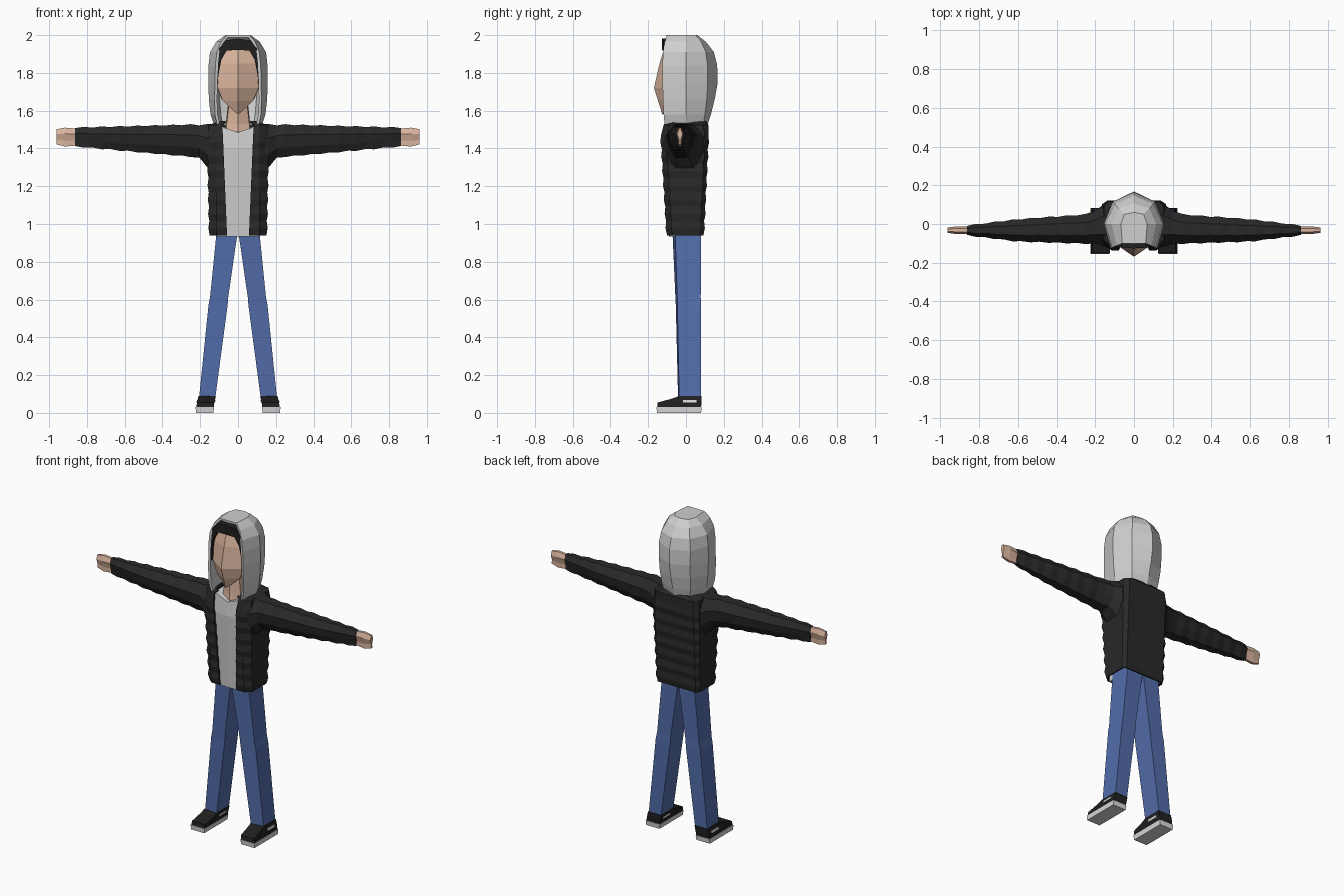
import bpy, bmesh


def material(name, r, g, b):
    m = bpy.data.materials.new(name)
    m.diffuse_color = (r, g, b, 1)
    return m


BLACK = material("jacket_black", 0.022, 0.022, 0.022)
GREY = material("light_grey", 0.62, 0.62, 0.62)
BLUE = material("denim_blue", 0.085, 0.15, 0.40)
SKIN = material("skin", 0.70, 0.46, 0.34)
DARK = material("hair_black", 0.014, 0.014, 0.014)
WHITE = material("sole_white", 0.68, 0.68, 0.68)


def loft(name, rings, mat, closed=True, caps=True, thick=0):
    """Skin rings of 3D points on the +x side and mirror them to -x."""
    bm = bmesh.new()
    for s in (1, -1):
        vs = [[bm.verts.new((s * x, y, z)) for x, y, z in r] for r in rings]
        n = len(rings[0])
        for a, b in zip(vs, vs[1:]):
            for i in range(n if closed else n - 1):
                j = (i + 1) % n
                bm.faces.new((a[i], a[j], b[j], b[i]))
        if caps:
            bm.faces.new(vs[0])
            bm.faces.new(vs[-1])
    bmesh.ops.remove_doubles(bm, verts=bm.verts, dist=1e-4)
    bmesh.ops.recalc_face_normals(bm, faces=bm.faces)
    me = bpy.data.meshes.new(name)
    bm.to_mesh(me)
    bm.free()
    me.materials.append(mat)
    ob = bpy.data.objects.new(name, me)
    bpy.context.collection.objects.link(ob)
    if thick:
        mod = ob.modifiers.new("thickness", 'SOLIDIFY')
        mod.thickness = thick
        mod.offset = -1
    return ob


def level(z, *pts):
    return [(x, y, z) for x, y in pts]


def box_ring(z, x0, x1, y0, y1, y0_outer=None):
    yo = y0 if y0_outer is None else y0_outer
    return level(z, (x0, y0), (x1, yo), (x1, y1), (x0, y1))


def lerp(a, b, t):
    return a + (b - a) * t


# Legs: tapered boxes splaying outwards, with a small knee break
loft("trouser_legs", [
    box_ring(0.97, 0.0, 0.112, -0.072, 0.08, -0.058),
    box_ring(0.61, 0.052, 0.148, -0.056, 0.078, -0.046),
    box_ring(0.57, 0.055, 0.156, -0.054, 0.08, -0.045),
    box_ring(0.08, 0.12, 0.206, -0.042, 0.08, -0.036)], BLUE)

# Shoes
loft("shoe_uppers", [
    box_ring(0.028, 0.128, 0.221, -0.153, 0.08),
    box_ring(0.055, 0.125, 0.217, -0.15, 0.082),
    box_ring(0.075, 0.12, 0.212, -0.075, 0.082),
    box_ring(0.09, 0.117, 0.209, -0.035, 0.082)], DARK)
loft("shoe_soles", [
    box_ring(0.0, 0.13, 0.223, -0.153, 0.08),
    box_ring(0.03, 0.126, 0.224, -0.156, 0.083)], WHITE)
loft("shoe_stripes", [
    box_ring(0.056, 0.122, 0.220, -0.015, 0.055),
    box_ring(0.069, 0.118, 0.217, -0.015, 0.055)], WHITE)

# Shirt seen through the open jacket
loft("shirt", [
    level(0.935, (0, -0.09), (0.11, -0.088), (0.11, 0.05), (0, 0.05)),
    level(1.40, (0, -0.112), (0.12, -0.108), (0.12, 0.05), (0, 0.05)),
    [(0, -0.105, 1.485), (0.10, -0.095, 1.52), (0.10, 0.05, 1.52), (0, 0.05, 1.50)]],
    GREY)

# Jacket body: quilted rolls, open down the front
body = []
ROLLS = 14
for i in range(ROLLS + 1):
    t = i / ROLLS
    p = 0.006 * (i % 2)
    yf, yb, w = lerp(-0.10, -0.132, t) - p, lerp(0.092, 0.118, t) + p, lerp(0.15, 0.16, t) + p
    xo = lerp(0.058, 0.08, t)
    body.append(level(lerp(0.94, 1.47, t), (xo, yf), (0.115, yf), (w, yf + 0.03),
                      (w, yb - 0.02), (0.135, yb), (0, yb)))
body.append(level(1.525, (0.085, -0.118), (0.11, -0.118), (0.155, -0.085),
                  (0.155, 0.09), (0.13, 0.118), (0, 0.118)))
body.append(level(1.545, (0.065, -0.105), (0.08, -0.10), (0.095, -0.06),
                  (0.095, 0.06), (0.08, 0.10), (0, 0.108)))
loft("jacket_body", body, BLACK, closed=False, caps=False, thick=0.012)


def arm_ring(x, y0, y1, z0, z1):
    cy, h = (y0 + y1) / 2, z1 - z0
    q = (y1 - y0) * 0.22
    return [(x, cy - q, z1), (x, y0, z0 + 0.68 * h), (x, y0 + 0.01, z0 + 0.3 * h),
            (x, cy - q, z0), (x, cy + q, z0), (x, y1 - 0.01, z0 + 0.3 * h),
            (x, y1, z0 + 0.68 * h), (x, cy + q, z1)]


# Sleeves: flattened, tapering, softly quilted
sleeve = [arm_ring(0.13, -0.115, 0.105, 1.275, 1.53),
          arm_ring(0.158, -0.115, 0.10, 1.295, 1.53),
          arm_ring(0.205, -0.10, 0.065, 1.352, 1.522)]
STEPS = 14
for i in range(1, STEPS + 1):
    t = i / STEPS
    p = 0.005 * (i % 2)
    y0 = lerp(-0.10, -0.088, t / 0.6) if t < 0.6 else lerp(-0.088, -0.056, (t - 0.6) / 0.4)
    y1 = lerp(0.05, 0.022, t / 0.6) if t < 0.6 else lerp(0.022, -0.01, (t - 0.6) / 0.4)
    sleeve.append(arm_ring(lerp(0.205, 0.862, t), y0 - p, y1 + p,
                           lerp(1.355, 1.413, t) - p, lerp(1.525, 1.508, t) + p))
loft("sleeves", sleeve, BLACK)

# Mitten-like hands
loft("hands", [arm_ring(0.85, -0.05, -0.014, 1.416, 1.504),
               arm_ring(0.915, -0.052, -0.012, 1.41, 1.51),
               arm_ring(0.962, -0.046, -0.018, 1.422, 1.502)], SKIN)

# Neck
loft("neck", [
    level(1.44, (0, -0.09), (0.06, -0.075), (0.07, 0.02), (0, 0.05)),
    level(1.53, (0, -0.085), (0.06, -0.06), (0.065, 0.02), (0, 0.05)),
    level(1.66, (0, -0.085), (0.045, -0.055), (0.05, 0.02), (0, 0.05))], SKIN)

# Head with a centre ridge and pointed chin
loft("head", [
    [(0, -0.125, 1.58), (0.02, -0.11, 1.595), (0.05, 0.0, 1.63), (0, 0.05, 1.63)],
    [(0, -0.147, 1.65), (0.082, -0.10, 1.655), (0.09, 0.02, 1.67), (0, 0.07, 1.67)],
    level(1.72, (0, -0.169), (0.108, -0.095), (0.11, 0.03), (0, 0.09)),
    level(1.85, (0, -0.14), (0.103, -0.098), (0.105, 0.03), (0, 0.09)),
    level(1.93, (0, -0.115), (0.075, -0.095), (0.08, 0.02), (0, 0.07)),
    level(1.965, (0, -0.09), (0.05, -0.08), (0.05, 0.01), (0, 0.04))], SKIN)


def hair_ring(outer, inner, y):
    (xo, zo), (xi, zi) = outer, inner
    return [(xo, y, zo), (xi, y, zi), (xi, -0.06, zi), (xo, -0.06, zo)]


# Fringe framing the forehead and temples
loft("hair_fringe", [
    hair_ring((0, 1.982), (0, 1.922), -0.126),
    hair_ring((0.065, 1.972), (0.06, 1.918), -0.122),
    hair_ring((0.10, 1.93), (0.088, 1.87), -0.118),
    hair_ring((0.116, 1.83), (0.102, 1.80), -0.115),
    hair_ring((0.118, 1.72), (0.112, 1.72), -0.108)], DARK, caps=False)

# Hood: open shell wrapping the head, closed on top
loft("hood", [
    level(1.52, (0.108, -0.112), (0.125, 0.0), (0.09, 0.09), (0, 0.112)),
    level(1.58, (0.122, -0.118), (0.145, 0.0), (0.10, 0.10), (0, 0.132)),
    level(1.66, (0.124, -0.122), (0.154, 0.0), (0.107, 0.11), (0, 0.152)),
    level(1.75, (0.122, -0.124), (0.157, 0.0), (0.11, 0.115), (0, 0.168)),
    level(1.84, (0.120, -0.124), (0.156, 0.0), (0.11, 0.114), (0, 0.165)),
    level(1.91, (0.112, -0.122), (0.148, 0.0), (0.10, 0.105), (0, 0.148)),
    level(1.965, (0.09, -0.112), (0.115, 0.0), (0.08, 0.08), (0, 0.105)),
    level(2.0, (0.06, -0.10), (0.068, 0.0), (0.05, 0.05), (0, 0.06)),
    level(2.0, (0, -0.102), (0, 0.0), (0, 0.03), (0, 0.06))],
    GREY, closed=False, caps=False, thick=0.014)
